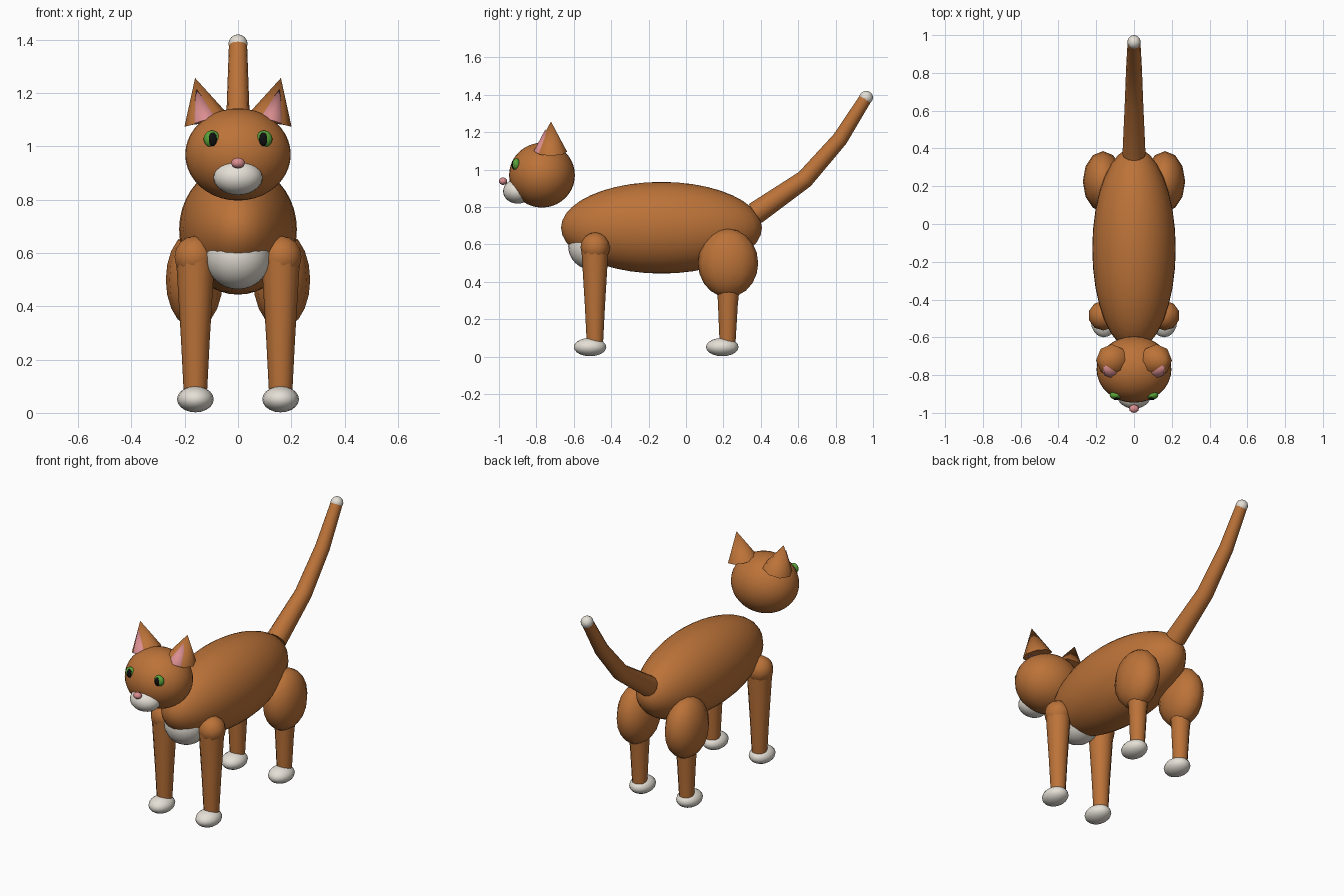
import bpy, bmesh, math
from mathutils import Vector, Matrix

if "Cube" in bpy.data.objects:
    bpy.data.objects.remove(bpy.data.objects["Cube"])


def material(name, rgb):
    m = bpy.data.materials.new(name)
    m.diffuse_color = (*rgb, 1)
    m.use_nodes = True
    m.node_tree.nodes["Principled BSDF"].inputs["Base Color"].default_value = m.diffuse_color
    return m


ORANGE = material("orange fur", (0.50, 0.17, 0.04))
WHITE = material("white fur", (0.78, 0.74, 0.67))
PINK = material("pink skin", (0.70, 0.27, 0.28))
GREEN = material("green iris", (0.10, 0.36, 0.04))
BLACK = material("black pupil", (0.005, 0.005, 0.005))


def finish(name, bm, mat):
    bmesh.ops.recalc_face_normals(bm, faces=bm.faces)
    me = bpy.data.meshes.new(name)
    bm.to_mesh(me)
    bm.free()
    me.materials.append(mat)
    ob = bpy.data.objects.new(name, me)
    bpy.context.collection.objects.link(ob)
    bpy.ops.object.select_all(action='DESELECT')
    ob.select_set(True)
    bpy.context.view_layer.objects.active = ob
    bpy.ops.object.shade_smooth_by_angle(angle=math.radians(55))
    return ob


def ellipsoid(name, centre, radii, mat, seg=24, rings=16):
    bm = bmesh.new()
    bmesh.ops.create_uvsphere(
        bm, u_segments=seg, v_segments=rings, radius=1,
        matrix=Matrix.Translation(centre) @ Matrix.Diagonal((*radii, 1)))
    return finish(name, bm, mat)


def tube(name, path, radii, mat, sides=12):
    """Capped tube along a path with one radius per point."""
    pts = [Vector(p) for p in path]
    bm = bmesh.new()
    loops = []
    for i, (p, r) in enumerate(zip(pts, radii)):
        t = (pts[min(i + 1, len(pts) - 1)] - pts[max(i - 1, 0)]).normalized()
        v = t.cross(Vector((1, 0, 0))).normalized()
        u = v.cross(t)
        loops.append([bm.verts.new(p + r * (math.cos(a) * u + math.sin(a) * v))
                      for a in (2 * math.pi * k / sides for k in range(sides))])
    for a, b in zip(loops, loops[1:]):
        for k in range(sides):
            n = (k + 1) % sides
            bm.faces.new((a[k], a[n], b[n], b[k]))
    bm.faces.new(loops[0])
    bm.faces.new(loops[-1])
    bmesh.ops.remove_doubles(bm, verts=bm.verts, dist=0.0003)
    return finish(name, bm, mat)


# Trunk and head
ellipsoid("body", (0, -0.131, 0.689), (0.221, 0.537, 0.245), ORANGE, 32, 20)
ellipsoid("chest_patch", (0, -0.50, 0.59), (0.125, 0.13, 0.126), WHITE)
ellipsoid("head", (0, -0.77, 0.97), (0.198, 0.176, 0.173), ORANGE, 32, 20)
ellipsoid("muzzle", (0, -0.90, 0.884), (0.092, 0.078, 0.066), WHITE)
ellipsoid("nose", (0, -0.978, 0.938), (0.026, 0.022, 0.020), PINK, 12, 8)

# Tail with white tip
tube("tail", [(0, 0.37, 0.765), (0, 0.636, 0.95), (0, 0.823, 1.163), (0, 0.963, 1.385)],
     [0.061, 0.049, 0.042, 0.034], ORANGE)
ellipsoid("tail_tip", (0, 0.963, 1.385), (0.036, 0.037, 0.036), WHITE, 12, 8)

for s, side in ((-1, "left"), (1, "right")):
    # Ears: cone with a smaller pink cone pushed through the front
    tube("ear_" + side, [(s * 0.118, -0.722, 1.096), (s * 0.161, -0.722, 1.257)],
         [0.086, 0.0], ORANGE, 8)
    tube("inner_ear_" + side, [(s * 0.123, -0.762, 1.095), (s * 0.156, -0.752, 1.215)],
         [0.052, 0.0], PINK, 8)
    # Eyes
    ellipsoid("eye_" + side, (s * 0.098, -0.907, 1.028), (0.031, 0.021, 0.032), GREEN, 16, 10)
    ellipsoid("pupil_" + side, (s * 0.095, -0.920, 1.027), (0.017, 0.013, 0.026), BLACK, 12, 8)
    # Front legs
    x = s * 0.16
    ellipsoid("shoulder_" + side, (s * 0.163, -0.485, 0.585), (0.079, 0.079, 0.079), ORANGE, 10, 8)
    tube("front_leg_" + side, [(x, -0.487, 0.585), (x, -0.487, 0.275), (x, -0.487, 0.06)],
         [0.073, 0.054, 0.043], ORANGE)
    ellipsoid("front_paw_" + side, (x, -0.513, 0.051), (0.069, 0.087, 0.049), WHITE, 16, 10)
    # Hind legs
    ellipsoid("thigh_" + side, (s * 0.164, 0.225, 0.50), (0.107, 0.161, 0.183), ORANGE, 12, 10)
    tube("hind_leg_" + side, [(x, 0.228, 0.42), (x, 0.224, 0.28), (x, 0.222, 0.06)],
         [0.064, 0.053, 0.042], ORANGE)
    ellipsoid("hind_paw_" + side, (x, 0.194, 0.051), (0.069, 0.087, 0.049), WHITE, 16, 10)
